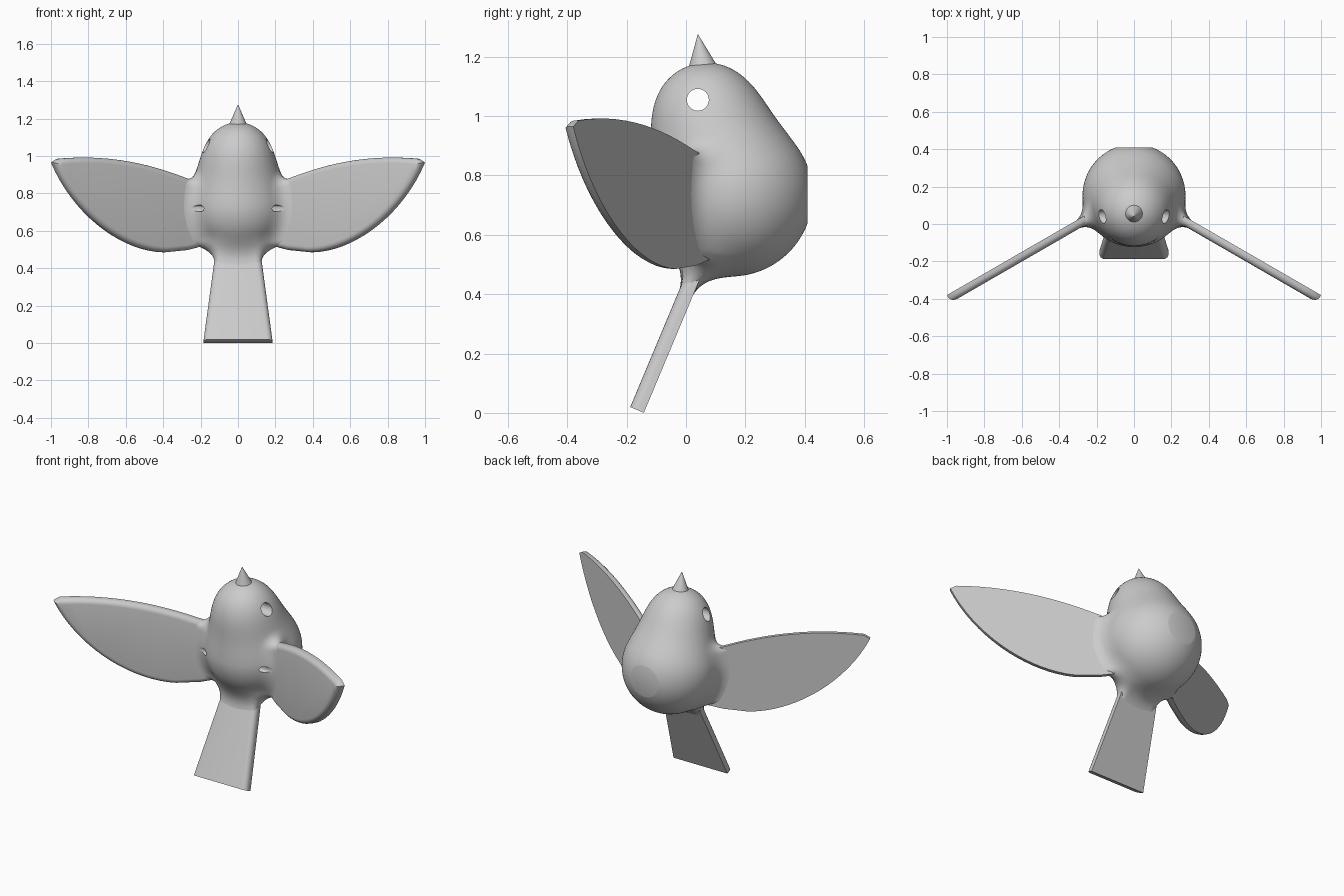
import bpy, bmesh, math
from mathutils import Vector, Matrix
from mathutils.geometry import interpolate_bezier

if "Cube" in bpy.data.objects:
    bpy.data.objects.remove(bpy.data.objects["Cube"])

HEAD, HEAD_R = Vector((0, 0.07, 1.0)), 0.18
BELLY, BELLY_R = Vector((0, 0.152, 0.735)), 0.275
WING_N, WING_T = Vector((-0.5, -0.866, 0)), 0.045      # front normal, thickness
WING_TIP = Vector((1.0, -0.38, 0))
TAIL_END = Vector((0, -0.165, 0.01))
TAIL_DIR, TAIL_N = Vector((0, 0.386, 0.922)), Vector((0, -0.922, 0.386))
TAIL_T = 0.05


def make(name, bm):
    bmesh.ops.recalc_face_normals(bm, faces=bm.faces)
    me = bpy.data.meshes.new(name)
    bm.to_mesh(me)
    bm.free()
    ob = bpy.data.objects.new(name, me)
    bpy.context.collection.objects.link(ob)
    return ob


def bake(ob):
    dg = bpy.context.evaluated_depsgraph_get()
    me = bpy.data.meshes.new_from_object(ob.evaluated_get(dg))
    ob.modifiers.clear()
    ob.data = me


def smooth(ob, angle=35):
    bpy.ops.object.select_all(action='DESELECT')
    ob.select_set(True)
    bpy.context.view_layer.objects.active = ob
    bpy.ops.object.shade_smooth_by_angle(angle=math.radians(angle))


def slab(name, outline, normal, thick, radius, rounded):
    """Flat plate whose front rim is rounded on the edges chosen by index."""
    bm = bmesh.new()
    n = len(outline)
    back = [bm.verts.new(p) for p in outline]
    front = [bm.verts.new(p + normal * thick) for p in outline]
    bm.faces.new(back)
    bm.faces.new(front)
    for i in range(n):
        j = (i + 1) % n
        bm.faces.new((back[i], back[j], front[j], front[i]))
    bmesh.ops.recalc_face_normals(bm, faces=bm.faces)
    rim = [bm.edges.get((front[i], front[(i + 1) % n])) for i in rounded]
    bmesh.ops.bevel(bm, geom=rim, offset=radius, segments=5, profile=0.5,
                    affect='EDGES', clamp_overlap=False)
    ob = make(name, bm)
    smooth(ob)
    return ob


# Wings
def bez(a, b, c, d, n):
    return interpolate_bezier(*[Vector((p[0], 0, p[1])) for p in (a, b, c, d)], n)


rim2d = [Vector((0.15, 0, 0.835))]
rim2d += bez((0.3, 0.888), (0.5, 0.965), (0.72, 1.01), (0.97, 0.985), 14)
rim2d += bez((1.0, 0.965), (0.88, 0.68), (0.62, 0.49), (0.4, 0.485), 18)
rim2d += [Vector((0.28, 0, 0.497)), Vector((0.15, 0, 0.53))]
for side, label in ((1, "right"), (-1, "left")):
    pts = [Vector((side * p.x, -0.38 + 0.577 * (1 - p.x), p.z)) for p in rim2d]
    nrm = Vector((side * WING_N.x, WING_N.y, 0))
    slab(label + "_wing", pts, nrm, WING_T, 0.03, range(len(pts) - 1))


# Tail
def tail_w(s):
    return 0.185 - 0.125 * s


corner = [(-1, 0), (-1, 0.55), (1, 0.55), (1, 0)]
pts = [TAIL_END + TAIL_DIR * s - TAIL_N * TAIL_T / 2 + Vector((sx * tail_w(s), 0, 0))
       for sx, s in corner]
slab("tail", pts, TAIL_N, TAIL_T, 0.03, (0, 2))


# Body: distance field of head, belly, wing roots and tail root, softly merged
def smin(a, b, k):
    h = max(k - abs(a - b), 0) / k
    return min(a, b) - h * h * k / 4


def rbox(a, b, c, r):
    a, b, c = a + r, b + r, c + r
    out = math.sqrt(max(a, 0) ** 2 + max(b, 0) ** 2 + max(c, 0) ** 2)
    return out + min(max(a, b, c), 0) - r


def field(p):
    d = smin((p - HEAD).length - HEAD_R, (p - BELLY).length - BELLY_R, 0.15)
    x = abs(p.x)
    across = WING_N.x * (x - 1) + WING_N.y * (p.y + 0.38) - WING_T / 2
    top, low = 0.88 + 0.36 * (x - 0.3), 0.505 + 0.1 * (0.4 - x)
    wing = rbox(abs(across) - 0.02, max(p.z - top, low - p.z), x - 0.45, 0.018)
    q = p - TAIL_END
    s = q.dot(TAIL_DIR)
    tail = rbox(abs(q.dot(TAIL_N)) - 0.022, x - tail_w(s) + 0.008,
                max(0.22 - s, s - 0.55), 0.02)
    return smin(smin(d, wing, 0.09), tail, 0.12)


bm = bmesh.new()
for c, r in ((HEAD, HEAD_R), (BELLY, BELLY_R)):
    bmesh.ops.create_icosphere(bm, subdivisions=4, radius=r, matrix=Matrix.Translation(c))
for side in (1, -1):
    m = (Matrix.Translation((side * 0.24, 0.033, 0.7)) @ Matrix.Rotation(-side * math.pi / 6, 4, 'Z')
         @ Matrix.Diagonal((0.46, 0.04, 0.38, 1)))
    bmesh.ops.create_cube(bm, size=1, matrix=m)
m = (Matrix.Translation(TAIL_END + TAIL_DIR * 0.385)
     @ Matrix.Rotation(-math.atan2(0.386, 0.922), 4, 'X') @ Matrix.Diagonal((0.25, 0.044, 0.33, 1)))
bmesh.ops.create_cube(bm, size=1, matrix=m)
body = make("body", bm)
rm = body.modifiers.new("merge", 'REMESH')
rm.mode = 'VOXEL'
rm.voxel_size = 0.014
bake(body)

bm = bmesh.new()
bm.from_mesh(body.data)
E = 0.001
AXES = [Vector((E, 0, 0)), Vector((0, E, 0)), Vector((0, 0, E))]
for step in range(6):
    if step < 4:
        bmesh.ops.smooth_vert(bm, verts=bm.verts, factor=0.5, use_axis_x=True,
                              use_axis_y=True, use_axis_z=True)
    for v in bm.verts:
        f = field(v.co)
        g = Vector([(field(v.co + a) - f) / E for a in AXES])
        v.co -= g * (max(-0.03, min(0.03, f)) / max(g.length_squared, 0.3))
# flat patch on the back
cut = bmesh.ops.bisect_plane(bm, geom=bm.verts[:] + bm.edges[:] + bm.faces[:],
                             plane_co=(0, 0.41, 0), plane_no=(0, 1, 0), clear_outer=True)
ring = [e for e in cut['geom_cut'] if isinstance(e, bmesh.types.BMEdge)]
bmesh.ops.holes_fill(bm, edges=ring, sides=0)
bm.to_mesh(body.data)
bm.free()

# Eye hole and small hanging hole, both straight through from side to side
for y, z, r, length in ((0.04, 1.055, 0.037, 0.6), (-0.035, 0.72, 0.018, 0.54)):
    bm = bmesh.new()
    bmesh.ops.create_cone(bm, cap_ends=True, segments=32, radius1=r, radius2=r, depth=length,
                          matrix=Matrix.Translation((0, y, z)) @ Matrix.Rotation(math.pi / 2, 4, 'Y'))
    cutter = make("hole_cutter", bm)
    cutter.hide_render = True
    mod = body.modifiers.new("hole", 'BOOLEAN')
    mod.operation, mod.object, mod.solver = 'DIFFERENCE', cutter, 'EXACT'
    bake(body)
    bpy.data.objects.remove(cutter)
smooth(body, 40)

# Beak
bm = bmesh.new()
bmesh.ops.create_cone(bm, cap_ends=True, segments=40, radius1=0.055, radius2=0.001, depth=0.125,
                      matrix=Matrix.Translation((0, 0.049, 1.2125)) @ Matrix.Rotation(0.14, 4, 'X'))
smooth(make("beak", bm))
